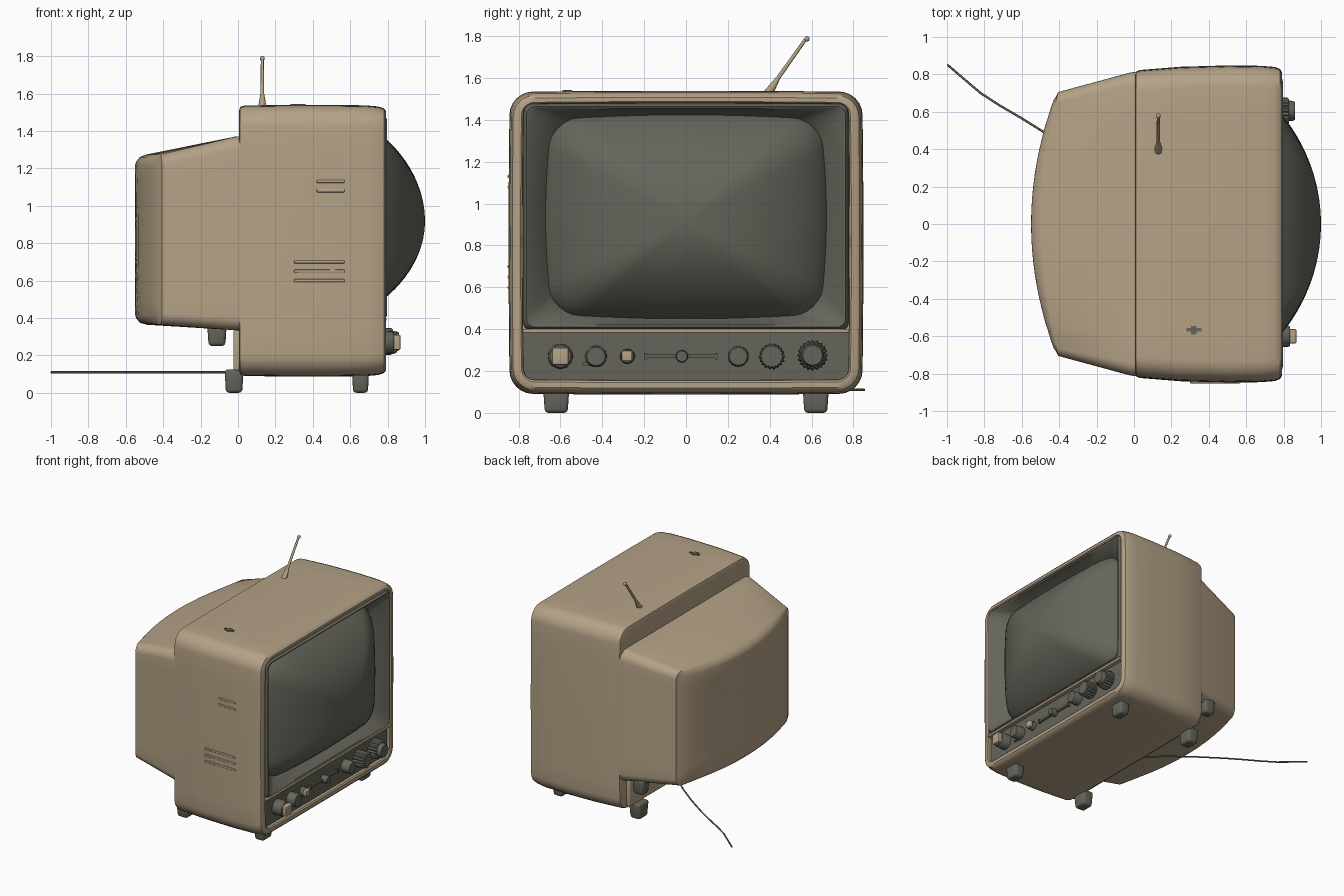
import bpy, bmesh, math
from mathutils import Matrix, Vector

if "Cube" in bpy.data.objects:
    bpy.data.objects.remove(bpy.data.objects["Cube"])


def material(name, rgb):
    m = bpy.data.materials.new(name)
    m.diffuse_color = (*rgb, 1)
    m.use_nodes = True
    m.node_tree.nodes["Principled BSDF"].inputs["Base Color"].default_value = m.diffuse_color
    return m


BEIGE = material("warm_beige", (0.46, 0.36, 0.24))
DARK = material("dark_olive_grey", (0.13, 0.13, 0.105))


def finish(name, bm, mat, angle=35):
    bmesh.ops.recalc_face_normals(bm, faces=bm.faces)
    me = bpy.data.meshes.new(name)
    bm.to_mesh(me)
    bm.free()
    me.materials.append(mat)
    ob = bpy.data.objects.new(name, me)
    bpy.context.collection.objects.link(ob)
    bpy.ops.object.select_all(action='DESELECT')
    ob.select_set(True)
    bpy.context.view_layer.objects.active = ob
    bpy.ops.object.shade_smooth_by_angle(angle=math.radians(angle))
    return ob


def ring(hy, hz, r, bulge=0.0, k=6, m=10):
    """Rounded rectangle in y/z with barrel-shaped sides."""
    arcs = []
    for q, (sy, sz) in enumerate(((1, 1), (-1, 1), (-1, -1), (1, -1))):
        arcs.append([Vector((sy * (hy - r) + r * math.cos((q + i / k) * math.pi / 2),
                             sz * (hz - r) + r * math.sin((q + i / k) * math.pi / 2)))
                     for i in range(k + 1)])
    pts = []
    for q in range(4):
        pts += arcs[q]
        a, b = arcs[q][-1], arcs[(q + 1) % 4][0]
        pts += [a.lerp(b, i / m) for i in range(1, m)]
    return [(y * (1 + bulge * (1 - (z / hz) ** 2)), z * (1 + bulge * (1 - (y / hy) ** 2)))
            for y, z in pts]


def loft(name, loops, mat, cap_start=False, cap_end=False, angle=35):
    bm = bmesh.new()
    rows = [[bm.verts.new(p) for p in lp] for lp in loops]
    n = len(rows[0])
    for a, b in zip(rows, rows[1:]):
        for i in range(n):
            bm.faces.new((a[i], a[(i + 1) % n], b[(i + 1) % n], b[i]))
    if cap_start:
        bm.faces.new(rows[0])
    if cap_end:
        bm.faces.new(rows[-1])
    return finish(name, bm, mat, angle)


def box(name, lo, hi, mat, bevel=0.0, taper=1.0):
    bm = bmesh.new()
    bmesh.ops.create_cube(bm, size=1)
    for v in bm.verts:
        s = taper if v.co.z < 0 else 1
        v.co = [(a + b) / 2 + c * (b - a) * (s if i < 2 else 1)
                for i, (a, b, c) in enumerate(zip(lo, hi, v.co))]
    if bevel:
        bmesh.ops.bevel(bm, geom=bm.edges[:], offset=bevel, segments=3, profile=0.5,
                        affect='EDGES')
    return finish(name, bm, mat)


def knob(name, y, r, x0, x1, mat, z=0.27, teeth=0):
    """Control knob along x, optionally serrated."""
    n = teeth * 2 or 28
    prof = [(x0, r), (x1 - 0.012, r * 0.97), (x1, r * 0.84)]
    loops = []
    for x, rad in prof:
        loops.append([(x, y + rad * f * math.cos(t), z + rad * f * math.sin(t))
                      for i in range(n)
                      for t in [2 * math.pi * i / n]
                      for f in [0.88 if teeth and i % 2 else 1.0]])
    return loft(name, loops, mat, True, True)


def tube(name, pts, radii, mat):
    cu = bpy.data.curves.new(name + "_path", 'CURVE')
    cu.dimensions = '3D'
    cu.bevel_depth = 1.0
    cu.bevel_resolution = 2
    cu.use_fill_caps = True
    sp = cu.splines.new('POLY')
    sp.points.add(len(pts) - 1)
    for p, co, r in zip(sp.points, pts, radii):
        p.co = (*co, 1)
        p.radius = r
    ob = bpy.data.objects.new(name, cu)
    bpy.context.collection.objects.link(ob)
    cu.materials.append(mat)
    return ob


# Cabinet shell with rolled front rim and open front: x, half y, half z, centre z, corner radius
shell = [(0.005, 0.79, 0.69, 0.813, 0.09), (0.012, 0.81, 0.711, 0.813, 0.10),
         (0.035, 0.818, 0.718, 0.813, 0.11), (0.25, 0.835, 0.721, 0.813, 0.11),
         (0.5, 0.842, 0.721, 0.813, 0.11), (0.68, 0.84, 0.719, 0.813, 0.11),
         (0.75, 0.834, 0.713, 0.813, 0.11), (0.78, 0.824, 0.703, 0.813, 0.10),
         (0.79, 0.808, 0.69, 0.813, 0.09), (0.79, 0.785, 0.667, 0.816, 0.06),
         (0.782, 0.777, 0.659, 0.8175, 0.05), (0.74, 0.775, 0.657, 0.8175, 0.05)]
loft("cabinet_shell", [[(x, y, z + cz) for y, z in ring(hy, hz, r, 0.007)]
                       for x, hy, hz, cz, r in shell], BEIGE, cap_start=True)


# Rear housing: tapered, with a back bowed in plan
def bow(y):
    return 0.13 * (y / 0.69) ** 2


def bowed(x, hy, hz, cz, r, w, s=1.0):
    return [(x + w * bow(y * s), y * s, cz + z * s) for y, z in ring(hy, hz, r)]


rear = [bowed(0.02, 0.815, 0.52, 0.853, 0.07, 0), bowed(-0.02, 0.81, 0.517, 0.852, 0.07, 0),
        bowed(-0.49, 0.705, 0.455, 0.819, 0.06, 0.62), bowed(-0.525, 0.694, 0.443, 0.818, 0.06, 0.87),
        bowed(-0.545, 0.676, 0.418, 0.817, 0.05, 1)]
rear += [bowed(-0.55, 0.665, 0.40, 0.817, 0.05, 1, s) for s in (1, 0.8, 0.6, 0.4, 0.2, 0.02)]
loft("rear_housing", rear, BEIGE, cap_end=True)
box("rear_lower_plate", (-0.025, -0.74, 0.12), (0.02, 0.74, 0.36), BEIGE, 0.01)

# Screen surround sloping inward to the tube
CZ = 0.937
BARREL = 0.05
mask = [(0.745, 0.778, 0.545, 0.04, 0), (0.785, 0.772, 0.536, 0.04, 0),
        (0.797, 0.762, 0.527, 0.04, 0), (0.79, 0.747, 0.515, 0.05, 0.003),
        (0.70, 0.645, 0.468, 0.10, BARREL), (0.68, 0.63, 0.455, 0.10, BARREL)]
loft("screen_surround", [[(x, y, z + CZ) for y, z in ring(hy, hz, r, b)]
                         for x, hy, hz, r, b in mask], DARK)

# Bulging picture tube built of shrinking rings
dome = []
for i in range(17):
    f = math.cos(i / 16 * math.pi / 2) * 0.99 + 0.01
    dome.append([(0.69 + 0.31 * max(0.0, 1 - f * f) ** 0.8, y * f, CZ - 0.02 * (1 - f) + z * f)
                 for y, z in ring(0.64, 0.465, 0.13, BARREL)])
loft("picture_tube", dome, DARK, cap_end=True, angle=60)

# Control panel, divider strip
box("control_panel", (0.70, -0.78, 0.155), (0.76, 0.78, 0.395), DARK)
box("divider_strip", (0.74, -0.78, 0.382), (0.793, 0.78, 0.402), BEIGE, 0.005)

# Knobs and slider
knob("power_knob", -0.60, 0.06, 0.75, 0.835, DARK)
box("power_knob_grip", (0.83, -0.638, 0.23), (0.868, -0.562, 0.31), BEIGE, 0.006)
knob("tone_knob", -0.43, 0.052, 0.75, 0.83, DARK)
box("tone_pointer", (0.76, -0.495, 0.225), (0.775, -0.43, 0.24), DARK)
knob("small_knob", -0.28, 0.036, 0.75, 0.79, DARK)
box("small_knob_cap", (0.785, -0.307, 0.247), (0.815, -0.257, 0.297), BEIGE, 0.006)
box("slider_track", (0.755, -0.20, 0.262), (0.775, 0.15, 0.278), DARK)
for y in (-0.195, 0.145):
    box("slider_end", (0.755, y - 0.006, 0.255), (0.78, y + 0.006, 0.285), DARK)
knob("slider_knob", -0.02, 0.03, 0.75, 0.81, DARK)
knob("plain_knob", 0.25, 0.05, 0.75, 0.83, DARK)
knob("volume_dial", 0.41, 0.064, 0.75, 0.85, DARK, teeth=18)
knob("tuning_dial", 0.605, 0.074, 0.75, 0.83, DARK, z=0.275, teeth=20)
knob("tuning_dial_cap", 0.605, 0.055, 0.82, 0.862, DARK, z=0.275)

# Feet
for y in (-0.62, 0.62):
    box("front_foot", (0.61, y - 0.062, 0), (0.70, y + 0.062, 0.11), DARK, 0.018, 0.88)
    box("rear_foot", (-0.072, y - 0.062, 0), (0.03, y + 0.062, 0.125), DARK, 0.018, 0.85)

# Rear socket under the housing and hinge tab on its side
box("rear_socket", (-0.165, 0.68, 0.25), (-0.06, 0.77, 0.37), DARK, 0.02, 0.85)

# Side vents, pressed as low ridges
for z in (0.60, 0.65, 0.70, 1.08, 1.13):
    w = 0.27 if z < 1 else 0.15
    box("side_vent", (0.57 - w, -0.852, z - 0.008), (0.57, -0.838, z + 0.008), BEIGE, 0.005)

# Antenna with tip, and the small top catch
tube("antenna_rod", [(0.13, 0.39, 1.525), (0.13, 0.415, 1.56), (0.13, 0.44, 1.60), (0.13, 0.575, 1.79)],
     [0.022, 0.017, 0.010, 0.008], BEIGE)
bm = bmesh.new()
bmesh.ops.create_uvsphere(bm, u_segments=12, v_segments=8, radius=0.013,
                          matrix=Matrix.Translation((0.13, 0.578, 1.787)))
finish("antenna_tip", bm, BEIGE, 60)
box("top_catch", (0.28, -0.575, 1.53), (0.36, -0.557, 1.543), DARK)
box("top_catch_bar", (0.305, -0.59, 1.53), (0.335, -0.545, 1.543), DARK)

# Power cable trailing from the back
cable = [(0.02, 0.10), (-0.15, 0.25), (-0.32, 0.38), (-0.48, 0.49), (-0.6, 0.565),
         (-0.72, 0.635), (-0.82, 0.70), (-0.92, 0.785), (-0.998, 0.852)]
tube("power_cable", [(x, y, 0.11) for x, y in cable], [0.006] * len(cable), DARK)
